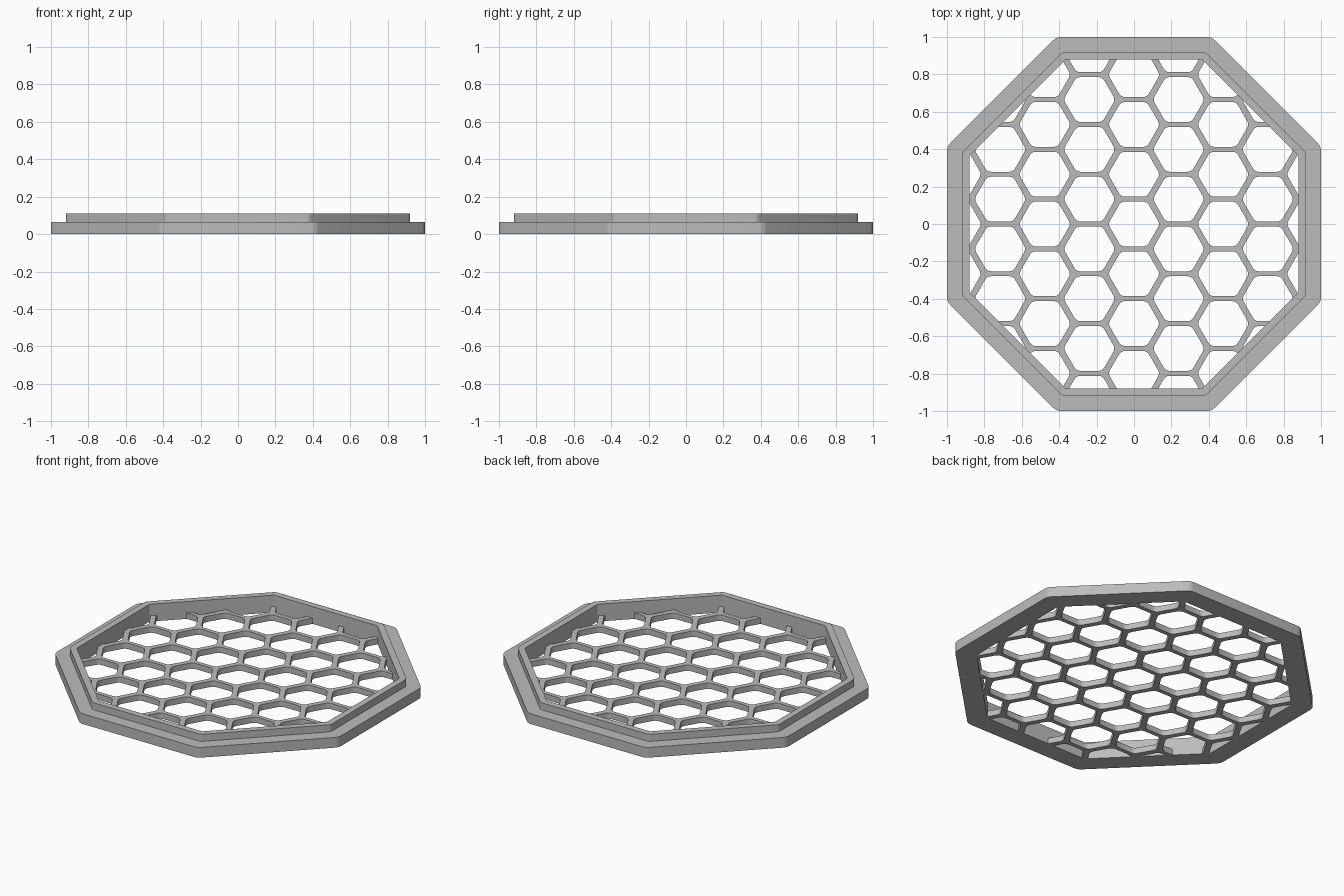
import bpy, bmesh, math

cube = bpy.data.objects.get("Cube")
if cube:
    bpy.data.objects.remove(cube)

# Single flat grey
grey = bpy.data.materials.new("grey")
grey.use_nodes = True
COLOUR = (0.5, 0.5, 0.5, 1)
grey.diffuse_color = COLOUR
grey.node_tree.nodes["Principled BSDF"].inputs["Base Color"].default_value = COLOUR

BASE_H, TOP_H, MESH_H = 0.065, 0.11, 0.037
INNER = 0.88


def rounded_polygon(sides, apothem, radius, start, steps, cx=0, cy=0):
    """Points of a regular polygon with filleted corners; start = first corner angle."""
    turn = math.tau / sides
    reach = (apothem - radius) / math.cos(turn / 2)
    points = []
    for i in range(sides):
        a = start + i * turn
        for s in range(steps + 1):
            b = a - turn / 2 + turn * s / steps
            points.append((cx + reach * math.cos(a) + radius * math.cos(b),
                           cy + reach * math.sin(a) + radius * math.sin(b)))
    return points


def add_prism(bm, points, z0, z1):
    low = [bm.verts.new((x, y, z0)) for x, y in points]
    high = [bm.verts.new((x, y, z1)) for x, y in points]
    bm.faces.new(low[::-1])
    bm.faces.new(high)
    n = len(points)
    for i in range(n):
        j = (i + 1) % n
        bm.faces.new((low[i], low[j], high[j], high[i]))


def make_object(name, bm):
    bmesh.ops.recalc_face_normals(bm, faces=bm.faces)
    mesh = bpy.data.meshes.new(name)
    bm.to_mesh(mesh)
    bm.free()
    mesh.materials.append(grey)
    obj = bpy.data.objects.new(name, mesh)
    bpy.context.collection.objects.link(obj)
    return obj


def activate(obj):
    bpy.ops.object.select_all(action="DESELECT")
    obj.select_set(True)
    bpy.context.view_layer.objects.active = obj


EIGHTH = math.pi / 8

# Stepped octagonal frame: (apothem, corner radius, height) swept around
profile = [(1, 0.06, 0), (1, 0.06, BASE_H), (0.92, 0.04, BASE_H),
           (0.92, 0.04, TOP_H), (INNER, 0.004, TOP_H), (INNER, 0.004, 0)]
bm = bmesh.new()
rings = [[bm.verts.new((x, y, z)) for x, y in rounded_polygon(8, a, r, EIGHTH, 4)]
         for a, r, z in profile]
for k, ring in enumerate(rings):
    nxt = rings[(k + 1) % len(rings)]
    for i in range(len(ring)):
        j = (i + 1) % len(ring)
        bm.faces.new((ring[i], ring[j], nxt[j], nxt[i]))
frame = make_object("frame", bm)
activate(frame)
bpy.ops.object.shade_smooth_by_angle(angle=math.radians(30))

# Thin plate that becomes the honeycomb
bm = bmesh.new()
add_prism(bm, rounded_polygon(8, INNER, 0.004, EIGHTH, 4), 0, MESH_H)
honeycomb = make_object("honeycomb", bm)

# Hexagonal holes in staggered columns
DX, DY = 0.2385, 0.2662
bm = bmesh.new()
for col in range(-4, 5):
    for row in range(-4, 5):
        x, y = col * DX, (row + 0.5 * (col % 2)) * DY
        if max(abs(x), abs(y), (abs(x) + abs(y)) / math.sqrt(2)) < INNER + 0.13:
            add_prism(bm, rounded_polygon(6, 0.12, 0.035, 0, 3, x, y), -0.1, 0.2)
cutter = make_object("hole_cutter", bm)
cutter.hide_render = True

cut = honeycomb.modifiers.new("holes", "BOOLEAN")
cut.operation = "DIFFERENCE"
cut.solver = "EXACT"
cut.object = cutter
activate(honeycomb)
bpy.ops.object.modifier_apply(modifier=cut.name)
bpy.data.objects.remove(cutter)
bpy.ops.object.shade_smooth_by_angle(angle=math.radians(30))
